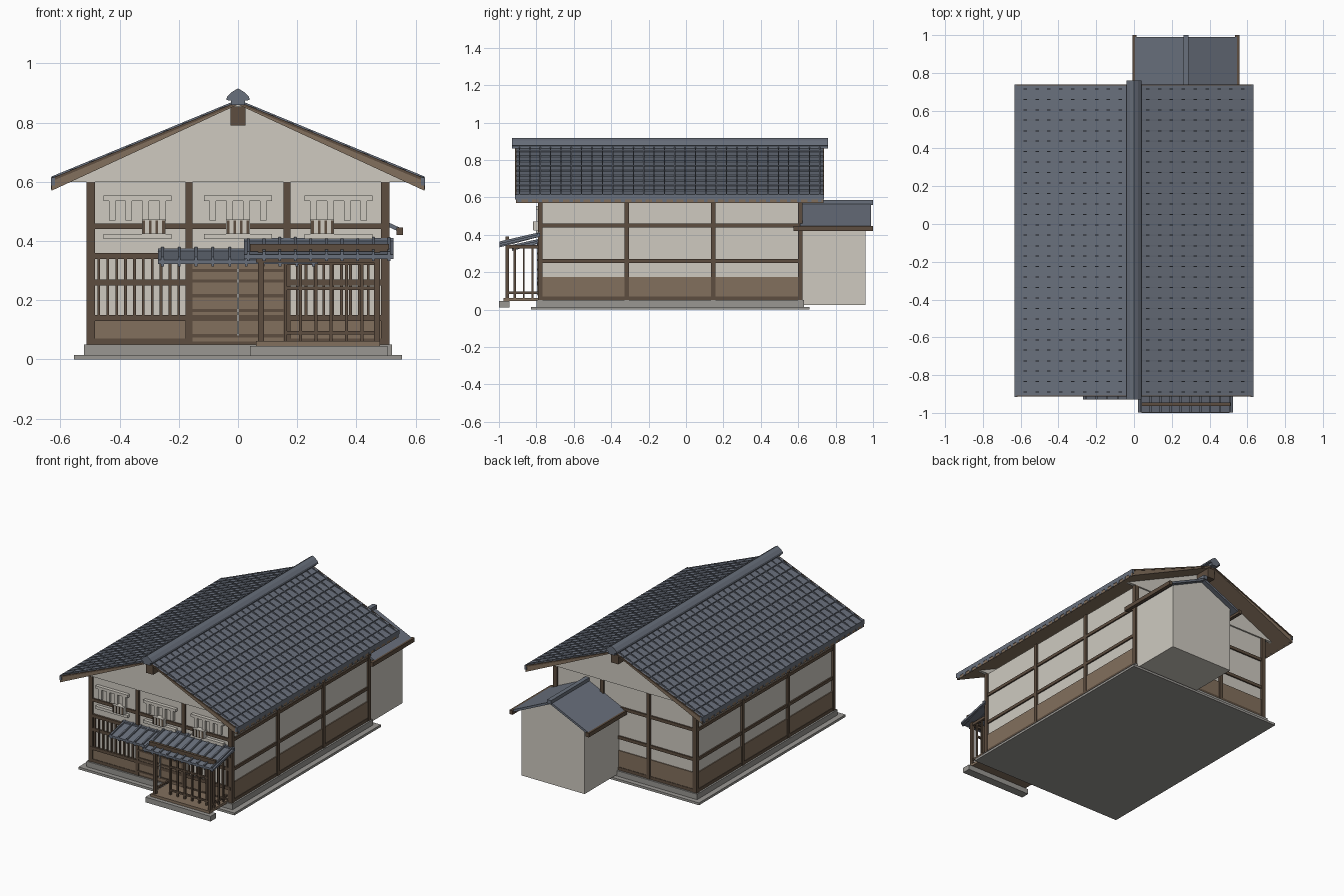
import bpy, bmesh
from mathutils import Vector

cube = bpy.data.objects.get("Cube")
if cube:
    bpy.data.objects.remove(cube)


def material(name, r, g, b):
    mat = bpy.data.materials.new(name)
    mat.use_nodes = True
    mat.diffuse_color = (r, g, b, 1)
    mat.node_tree.nodes["Principled BSDF"].inputs["Base Color"].default_value = (r, g, b, 1)
    return mat


plaster = material("plaster", .62, .59, .53)
dark_wood = material("dark wood", .11, .075, .05)
panel_wood = material("panel wood", .225, .16, .11)
slate = material("slate tile", .14, .16, .2)
stone = material("stone", .32, .31, .29)


class Part:
    """Collects boxes and prisms into a single named mesh object."""

    def __init__(self, name, mat):
        self.name, self.mat, self.bm = name, mat, bmesh.new()

    def prism(self, profile, start, end, axis="y"):
        # profile is (x, z) when extruded along y, and (y, z) along x
        place = (lambda p, d: (p[0], d, p[1])) if axis == "y" else (lambda p, d: (d, p[0], p[1]))
        near = [self.bm.verts.new(place(p, start)) for p in profile]
        far = [self.bm.verts.new(place(p, end)) for p in profile]
        count = len(profile)
        self.bm.faces.new(near)
        self.bm.faces.new(far[::-1])
        for i in range(count):
            j = (i + 1) % count
            self.bm.faces.new((near[j], near[i], far[i], far[j]))
        return self

    def box(self, x, y, z):
        (left, right), (low, high) = x, z
        return self.prism([(left, low), (right, low), (right, high), (left, high)], *y)

    def build(self):
        bmesh.ops.recalc_face_normals(self.bm, faces=self.bm.faces[:])
        mesh = bpy.data.meshes.new(self.name)
        self.bm.to_mesh(mesh)
        self.bm.free()
        mesh.materials.append(self.mat)
        obj = bpy.data.objects.new(self.name, mesh)
        bpy.context.collection.objects.link(obj)
        return obj


def around(centre, width):
    return (centre - width / 2, centre + width / 2)


def spread(start, end, count):
    return [start + (end - start) * i / (count - 1) for i in range(count)]


# Main dimensions
HALF, FRONT, BACK = .5, -.78, .61
FLOOR, WALL_TOP = .05, .6
EAVE, ROOF_FRONT, ROOF_BACK = .63, -.91, .735
RIDGE_Z, EAVE_Z = .868, .608
POST = .024
full_x, full_y = (-HALF, HALF), (FRONT, BACK)


def roof_z(x):
    return RIDGE_Z + (EAVE_Z - RIDGE_Z) * abs(x) / EAVE


# Foundation
base = Part("foundation", stone)
base.box((-.555, .555), (-.83, .66), (0, .015))
base.box((-.52, .52), (-.8, .63), (.015, FLOOR)).build()

# Plaster walls and gables in one pentagonal prism
gable_half = .565
walls = Part("plaster_walls", plaster)
walls.box(full_x, full_y, (FLOOR, WALL_TOP))
for y in (FRONT, BACK):
    walls.prism([(-gable_half, WALL_TOP), (gable_half, WALL_TOP), (0, RIDGE_Z - .005)], *around(y, .02))
walls.build()

# Lower wood panelling on all walls
wainscot = Part("lower_panels", panel_wood)
for side in (-HALF, HALF):
    wainscot.box(around(side, .012), full_y, (FLOOR, .175))
wainscot.box(full_x, around(BACK, .012), (FLOOR, .175))
wainscot.box(full_x, around(FRONT, .012), (FLOOR, .14)).build()

# Timber frame: posts, then rails and sills
posts_x, posts_y = spread(-.495, .495, 4), spread(FRONT, BACK, 4)
frame = Part("timber_frame", dark_wood)
for y in (FRONT, BACK):
    for x in posts_x:
        frame.box(around(x, POST), around(y, POST), (FLOOR, WALL_TOP))
for x in (-HALF, HALF):
    for y in posts_y:
        frame.box(around(x, POST), around(y, POST), (FLOOR, WALL_TOP))
for z in (.06, .26, .45):
    for x in (-HALF, HALF):
        frame.box(around(x, .018), full_y, around(z, .02))
    for y in (FRONT, BACK):
        frame.box((-.51, .51), around(y, .018), around(z, .02))
for z in (.14, .35):
    frame.box(full_x, around(FRONT, .026), around(z, .02))
frame.build()

# Lattice windows either side of the entrance
lattice = Part("front_lattice", dark_wood)
for side in (-1, 1):
    for x in spread(.2, .47, 10):
        lattice.box(around(side * x, .009), around(FRONT, .022), (.14, .35))
lattice.build()

# Sliding doors with cross rails and a centre gap strip
doors = Part("sliding_doors", panel_wood)
doors.box((-.16, .16), around(FRONT, .02), (.06, .35)).build()
rails = Part("door_rails", dark_wood)
for z in (.08, .165, .215, .265, .3):
    rails.box((-.16, .16), around(FRONT, .03), around(z, .011))
rails.build()
Part("door_gap", stone).box(around(0, .008), around(FRONT, .034), (.08, .36)).build()

# Upper plaster windows with a small projecting grille
trim = Part("upper_window_trim", plaster)
grille = Part("upper_window_grille", dark_wood)
for centre, shift in ((-.34, .055), (0, 0), (.34, -.055)):
    for z in (.415, .545):
        trim.box(around(centre, .23), around(FRONT, .044), around(z, .018))
    for x in spread(centre - .085, centre + .085, 4):
        trim.box(around(x, .022), around(FRONT, .036), (.47, .545))
    middle = centre + shift
    trim.box(around(middle, .08), (FRONT - .035, FRONT), (.424, .472))
    for x in spread(middle - .033, middle + .033, 4):
        grille.box(around(x, .009), (FRONT - .038, FRONT), (.426, .47))
trim.build()
grille.build()

# Roof boards, thicker toward the eaves
boards = Part("roof_boards", panel_wood)
tiles = Part("roof_tiles", slate)
edges = Part("eave_boards", dark_wood)
COURSES, COLUMNS, STEP = 10, 30, .007
for side in (-1, 1):
    boards.prism([(0, RIDGE_Z), (side * EAVE, EAVE_Z), (side * EAVE, .57), (0, RIDGE_Z - .007)],
                 ROOF_FRONT, ROOF_BACK)
    # Stepped tile courses
    profile = [(0, RIDGE_Z)]
    for x in spread(0, EAVE, COURSES + 1)[1:]:
        profile += [(side * x, roof_z(x) + STEP), (side * x, roof_z(x))]
    tiles.prism(profile + [(0, RIDGE_Z - .004)], ROOF_FRONT + .003, ROOF_BACK - .003)
    # Raised tile seams and round-ended eave tiles
    for y in spread(ROOF_FRONT + .02, ROOF_BACK - .02, COLUMNS):
        tiles.prism([(side * .02, roof_z(.02)), (side * EAVE, EAVE_Z),
                     (side * EAVE, EAVE_Z + .01), (side * .02, roof_z(.02) + .01)], *around(y, .006))
        tiles.box(around(side * (EAVE - .004), .012), around(y, .02), (.574, EAVE_Z))
    tiles.box(around(side * (EAVE - .005), .014), (ROOF_FRONT - .005, ROOF_BACK + .003), (.588, EAVE_Z + STEP))
    for y in (ROOF_FRONT, ROOF_BACK):
        edges.prism([(0, RIDGE_Z + .004), (side * EAVE, EAVE_Z + .004),
                     (side * EAVE, EAVE_Z - .006), (0, RIDGE_Z - .004)], *around(y, .006))
boards.build()
tiles.build()
edges.build()

# Ridge cap and the beam below it
half_cap = [(.024, .86), (.024, .875), (.04, .876), (.037, .888), (.02, .904)]
cap = half_cap + [(0, .916)] + [(-x, z) for x, z in reversed(half_cap)]
Part("ridge_cap", slate).prism(cap, -.93, .76).build()
Part("ridge_beam", dark_wood).box(around(0, .052), (-.9, .725), (.79, .855)).build()

# Rear annexe with its own gabled roof
mid, reach = .275, .272
annexe = Part("annexe_walls", plaster)
annexe.prism([(.05, .025), (.5, .025), (.5, .45), (mid, .555), (.05, .45)], BACK, .96).build()
annexe_roof = Part("annexe_roof", slate)
annexe_beams = Part("annexe_eave_beams", dark_wood)
for side in (-1, 1):
    eave = mid + side * reach
    annexe_roof.prism([(mid, .57), (eave, .445), (eave, .43), (mid, .555)], BACK, .99)
    annexe_beams.box(around(eave, .022), (.575, 1), (.42, .446))
annexe_roof.box(around(mid, .028), (BACK, 1), (.56, .585)).build()
annexe_beams.build()


# Sloped front canopies with raised battens
def canopy(name, x, front, low, high, count):
    part = Part(name, slate)
    part.prism([(front, low), (FRONT, high), (FRONT, high + .014), (front, low + .014)], *x, axis="x")
    for rib in spread(x[0] + .015, x[1] - .015, count):
        part.prism([(front, low - .008), (FRONT, high), (FRONT, high + .024), (front, low + .024)],
                   *around(rib, .009), axis="x")
    part.box(x, around(FRONT - .008, .016), (high, high + .02))
    part.build()


canopy("door_canopy", (-.27, .27), -.93, .322, .355, 10)
canopy("porch_canopy", (.02, .525), -.998, .34, .39, 10)

# Porch deck and stone step
porch_x = (.06, .48)
Part("porch_deck", panel_wood).box(porch_x, (-.975, FRONT), (.045, .062)).build()
Part("porch_step", stone).box((.04, .505), (-1, -.945), (.012, .045)).build()

# Porch posts, beams and open lattice screen
porch = Part("porch_frame", dark_wood)
for x in (.078, .47):
    porch.box(around(x, .02), around(-.955, .018), (.05, .385))
    porch.box(around(x, .016), (-.955, FRONT), around(.335, .018))
    porch.box(around(x, .012), (-.955, FRONT), around(.09, .012))
porch.box((.04, .51), around(-.955, .018), (.365, .39))
porch.box(porch_x, around(-.955, .014), around(.335, .016))
for z in (.09, .24, .325):
    porch.box((.16, .47), around(-.915, .012), around(z, .011))
for x in spread(.16, .47, 7):
    porch.box(around(x, .01), around(-.915, .012), (.062, .33))
for y in spread(-.915, -.82, 3):
    porch.box(around(.47, .01), around(y, .01), (.062, .33))
porch.build()
